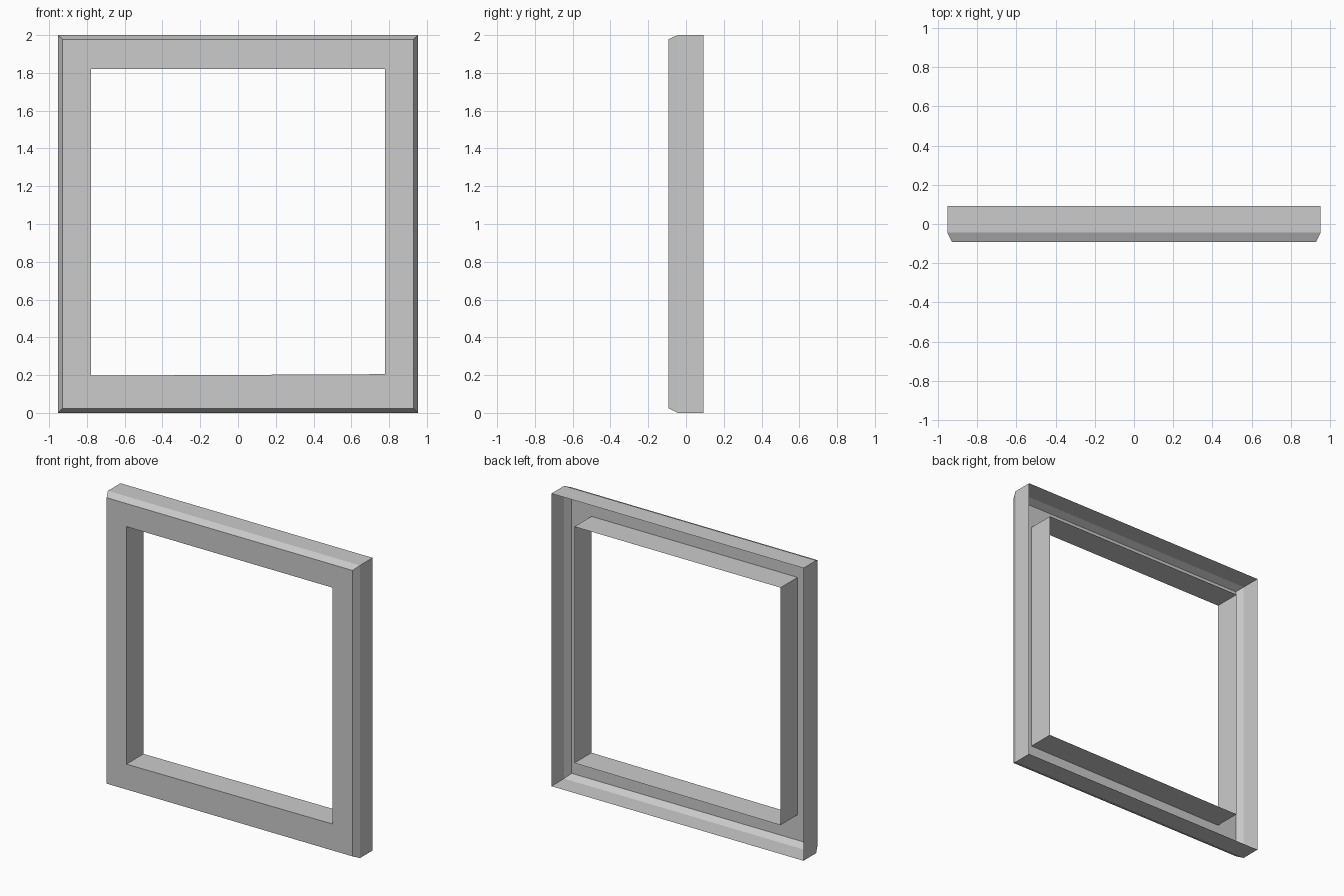
import bpy, bmesh

if "Cube" in bpy.data.objects:
    bpy.data.objects.remove(bpy.data.objects["Cube"])

# Rectangular rings: half width, bottom left z, bottom right z, top z, y
RINGS = [
    (0.953, 0.0, 0.0, 2.0, 0.092),          # open rear rim
    (0.953, 0.0, 0.0, 2.0, -0.044),         # start of front chamfer
    (0.929, 0.024, 0.024, 1.978, -0.092),   # edge of front face
    (0.779, 0.197, 0.205, 1.82, -0.092),    # opening, front
    (0.779, 0.197, 0.205, 1.82, 0.092),     # opening, rear
]


def add_ring(bm, w, bl, br, top, y):
    corners = ((-w, bl), (w, br), (w, top), (-w, top))
    return [bm.verts.new((x, y, z)) for x, z in corners]


# Thin-walled frame, hollow at the back
bm = bmesh.new()
loops = [add_ring(bm, *r) for r in RINGS]
for a, b in zip(loops, loops[1:]):
    for i in range(4):
        j = (i + 1) % 4
        bm.faces.new((a[i], a[j], b[j], b[i]))
bm.normal_update()

# Make the front face point forwards, everything else follows the same winding
front = min(bm.faces, key=lambda f: f.calc_center_median().y)
if front.normal.y > 0:
    bmesh.ops.reverse_faces(bm, faces=bm.faces[:])

mesh = bpy.data.meshes.new("window_frame")
bm.to_mesh(mesh)
bm.free()
frame = bpy.data.objects.new("window_frame", mesh)
bpy.context.collection.objects.link(frame)
